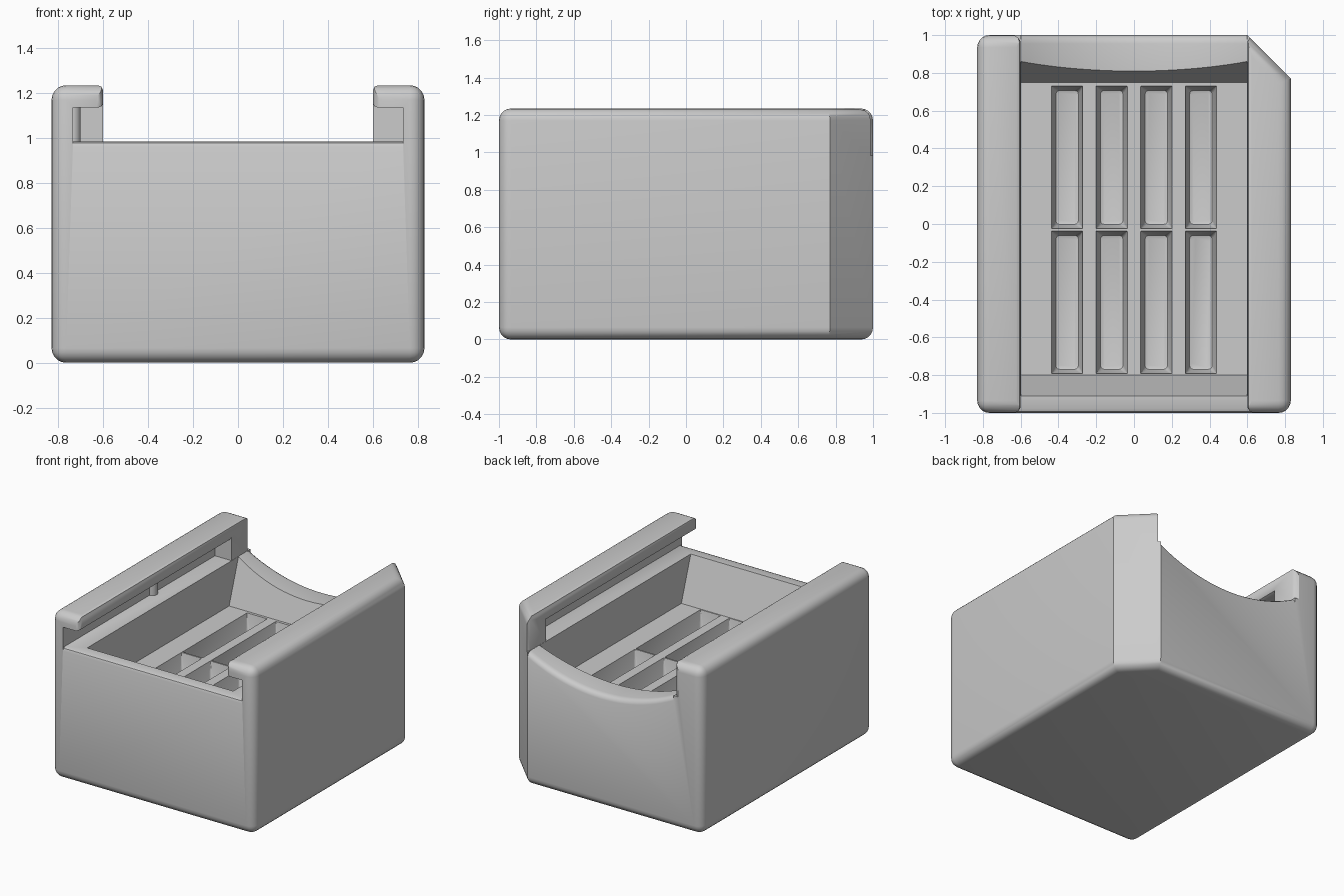
import bpy, bmesh, math
from mathutils import Vector

old = bpy.data.objects.get("Cube")
if old:
    bpy.data.objects.remove(old)

grey = bpy.data.materials.new("light_grey")
grey.use_nodes = True
tone = (0.6, 0.6, 0.6, 1)
grey.diffuse_color = tone
grey.node_tree.nodes["Principled BSDF"].inputs["Base Color"].default_value = tone


def loft(name, rings):
    """Closed solid through matching rings of points."""
    bm = bmesh.new()
    rows = [[bm.verts.new(p) for p in ring] for ring in rings]
    n = len(rows[0])
    for a, b in zip(rows, rows[1:]):
        for i in range(n):
            j = (i + 1) % n
            bm.faces.new((a[i], a[j], b[j], b[i]))
    bm.faces.new(rows[0][::-1])
    bm.faces.new(rows[-1])
    bmesh.ops.recalc_face_normals(bm, faces=bm.faces)
    mesh = bpy.data.meshes.new(name)
    bm.to_mesh(mesh)
    bm.free()
    mesh.materials.append(grey)
    ob = bpy.data.objects.new(name, mesh)
    bpy.context.collection.objects.link(ob)
    return ob


def cut(target, cutter):
    mod = target.modifiers.new("cut", 'BOOLEAN')
    mod.operation = 'DIFFERENCE'
    mod.solver = 'EXACT'
    mod.object = cutter
    cutter.hide_render = True
    bpy.context.view_layer.objects.active = target
    bpy.ops.object.modifier_apply(modifier=mod.name)
    bpy.data.objects.remove(cutter)


def mirrored(half):
    """Right-hand outline, bottom to top, closed by its mirror image."""
    return half + [(-x, z) for x, z in reversed(half)]


def at_y(outline, y):
    return [(x, y, z) for x, z in outline]


def rounded_rect(cx, cy, z, hx, hy, r):
    pts = []
    for k, (sx, sy) in enumerate([(1, 1), (-1, 1), (-1, -1), (1, -1)]):
        for s in range(4):
            t = math.radians(90 * k + 30 * s)
            pts.append((cx + sx * (hx - r) + r * math.cos(t),
                        cy + sy * (hy - r) + r * math.sin(t), z))
    return pts


# Outer block with one clipped back corner and rounded edges
plan = [(-.83, -1), (.83, -1), (.83, .77), (.6, 1), (-.83, 1)]
body = loft("tray_body", [[(x, y, z) for x, y in plan] for z in (0, 1.235)])
bm = bmesh.new()
bm.from_mesh(body.data)


def on_clip(e):
    upright = abs(e.verts[0].co.z - e.verts[1].co.z) > .1
    return upright and e.verts[0].co.x > .5 and e.verts[0].co.y > .5


bmesh.ops.bevel(bm, geom=[e for e in bm.edges if not on_clip(e)], offset=.065,
                segments=5, profile=.5, affect='EDGES')
bm.to_mesh(body.data)
bm.free()

# Open channel between the rails, flared at the rail ends
ledge = .985
rings = []
for y, e in [(-1.1, .03), (-1, .03), (-.99, .012), (-.97, 0),
             (.965, 0), (.985, .012), (1, .035), (1.1, .035)]:
    w = .6 + e
    rings.append(at_y(mirrored([(w, ledge), (w, 1.21), (w + .007, 1.228),
                                (w + .025, 1.236), (w + .025, 1.3)]), y))
cut(body, loft("channel_cutter", rings))

# Side slots under the rails, open at the front
slot = mirrored([(.735, ledge - .001), (.735, 1.135), (.625, 1.135),
                 (.607, 1.142), (.598, 1.16)])
cut(body, loft("slot_cutter", [at_y(slot, -1.1), at_y(slot, .78)]))

# Cavity with sloping end walls
floor = .66


def cavity_ring(z):
    d = (z - floor) * .34
    return [(-.598, -.8 - d, z), (.598, -.8 - d, z),
            (.598, .75 + d, z), (-.598, .75 + d, z)]


cut(body, loft("cavity_cutter", [cavity_ring(floor), cavity_ring(1.0)]))

# Curved scoop in the back wall with a softened outer edge
radius, steps = 1.275, 24
rings = []
for y, drop in [(.7, 0), (.955, 0), (.975, .004), (.99, .014), (1, .035), (1.1, .035)]:
    ring = [(.599, y, 1.05), (-.599, y, 1.05)]
    for i in range(steps + 1):
        x = -.599 + 1.198 * i / steps
        ring.append((x, y, .835 + radius - math.sqrt(radius ** 2 - x * x) - drop))
    rings.append(ring)
cut(body, loft("scoop_cutter", rings))

# Softened top edge of the front wall
lip = [(-1.05, .96), (-1, .96), (-.993, .977), (-.975, .9845), (-.975, 1), (-1.05, 1)]
cut(body, loft("lip_cutter", [[(x, y, z) for y, z in lip] for x in (-.734, .734)]))

# Two rows of four tapered pockets in the floor
for cy in (.3525, -.415):
    for col in range(4):
        cx = (col - 1.5) * .236
        levels = [(floor + .02, 0, .002), (floor, 0, .002), (floor - .12, .018, .02),
                  (floor - .135, .023, .02), (floor - .14, .035, .02)]
        cut(body, loft("pocket_cutter", [
            rounded_rect(cx, cy, z, .0825 - d, .3775 - d, r) for z, d, r in levels]))

# Small upright stop inside the right slot
stop = []
for z in (ledge - .01, 1.145):
    stop.append([(-.737 + .037 * math.cos(t), .05 + .037 * math.sin(t), z)
                 for t in (math.tau * i / 20 for i in range(20))])
peg = loft("slot_stop", stop)

for ob in (body, peg):
    bpy.ops.object.select_all(action='DESELECT')
    ob.select_set(True)
    bpy.context.view_layer.objects.active = ob
    bpy.ops.object.shade_smooth_by_angle(angle=math.radians(32))
